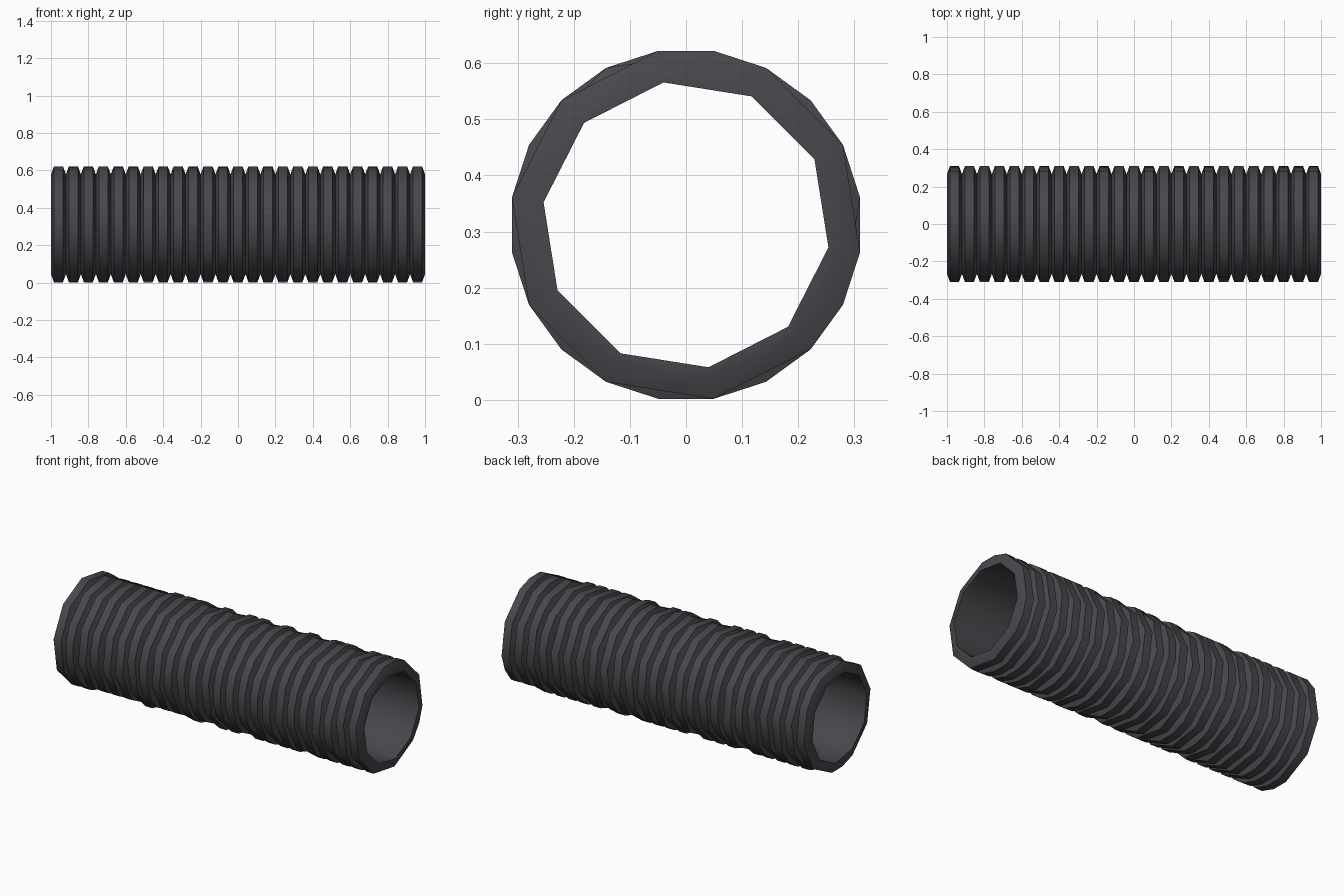
import bpy, bmesh, math, random

cube = bpy.data.objects.get("Cube")
if cube:
    bpy.data.objects.remove(cube)

random.seed(4)
SLOTS, RIBS = 20, 25
PITCH = 2 / RIBS
CENTER_Z = 0.312
CREST, GROOVE, BORE = 0.314, 0.27, 0.257
SLOPE = 0.016
FLAT = math.cos(math.tau / SLOTS)   # pulls a corner onto its neighbours' chord


def ring(bm, x, radius, flattened=()):
    """One cross-section; flattened corners merge two sides into one facet."""
    verts = []
    for i in range(SLOTS):
        a = math.tau * (i + 0.5) / SLOTS
        r = radius * (FLAT if i in flattened else 1)
        verts.append(bm.verts.new((x, r * math.cos(a), CENTER_Z + r * math.sin(a))))
    return verts


def facets(parity, chance):
    return {i for i in range(parity, SLOTS, 2) if random.random() < chance}


bm = bmesh.new()

# Outer corrugation: groove, crest, crest, groove...
rings = [ring(bm, -1, GROOVE)]
for n in range(RIBS):
    x = -1 + n * PITCH
    pattern = facets(random.choice((0, 1)), 0.7)
    rings.append(ring(bm, x + SLOPE, CREST, pattern))
    rings.append(ring(bm, x + PITCH - SLOPE, CREST, pattern))
    rings.append(ring(bm, x + PITCH, GROOVE))

# Plain ten-sided bore, returning to the first end
bore = set(range(0, SLOTS, 2))
rings += [ring(bm, x, BORE, bore) for x in (1, -1)]

# Skin the closed profile
for a, b in zip(rings, rings[1:] + rings[:1]):
    for i in range(SLOTS):
        j = (i + 1) % SLOTS
        bm.faces.new((a[i], a[j], b[j], b[i]))
bmesh.ops.recalc_face_normals(bm, faces=bm.faces)

mesh = bpy.data.meshes.new("corrugated_tube")
bm.to_mesh(mesh)
bm.free()
tube = bpy.data.objects.new("corrugated_tube", mesh)
bpy.context.collection.objects.link(tube)

# Dark grey plastic
color = (0.065, 0.063, 0.072, 1)
mat = bpy.data.materials.new("dark_grey")
mat.use_nodes = True
mat.diffuse_color = color
mat.node_tree.nodes["Principled BSDF"].inputs["Base Color"].default_value = color
mesh.materials.append(mat)

bpy.ops.object.select_all(action='DESELECT')
tube.select_set(True)
bpy.context.view_layer.objects.active = tube
bpy.ops.object.shade_smooth_by_angle(angle=math.radians(40))
